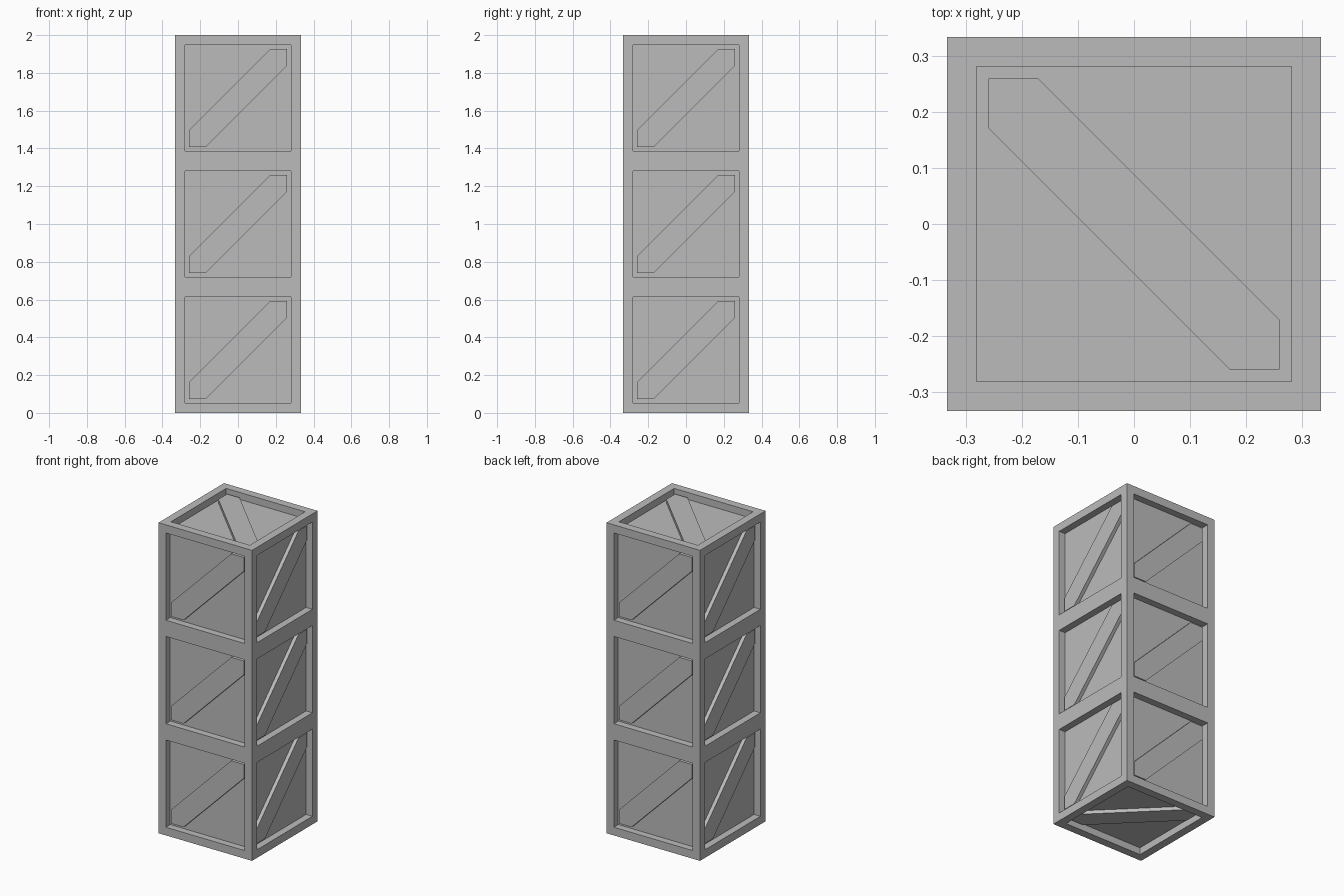
import bpy
import bmesh
from mathutils import Vector

old = bpy.data.objects.get("Cube")
if old:
    bpy.data.objects.remove(old, do_unlink=True)

SIZE = 2 / 3           # edge length of one crate
COUNT = 3              # crates in the stack
BORDER = 0.074         # width of the frame
RECESS = 0.045         # depth of the panels
BRACE = 0.023          # thickness of the braces
BAND = 0.089           # brace overlap along each panel edge
HALF = SIZE / 2 - BORDER

grey = bpy.data.materials.new("plain grey")
grey.use_nodes = True
colour = (0.5, 0.5, 0.5, 1)
grey.diffuse_color = colour
grey.node_tree.nodes["Principled BSDF"].inputs["Base Color"].default_value = colour


def make_object(name, bm):
    bmesh.ops.recalc_face_normals(bm, faces=bm.faces[:])
    mesh = bpy.data.meshes.new(name)
    bm.to_mesh(mesh)
    bm.free()
    mesh.materials.append(grey)
    obj = bpy.data.objects.new(name, mesh)
    bpy.context.collection.objects.link(obj)
    return obj


def make_brace(name, centre, normal):
    """Diagonal plank from corner to corner, with its ends cut to the frame."""
    up = Vector((0, 0, 1))
    if abs(normal.z) > 0.5:
        u, v = Vector((1, 0, 0)), Vector((0, -1, 0))
    else:
        u, v = up.cross(normal), up
    h, c = HALF, HALF - BAND
    outline = [(-h, -h), (-c, -h), (h, c), (h, h), (c, h), (-h, -c)]
    bm = bmesh.new()
    base = bm.faces.new([bm.verts.new(centre + u * a + v * b) for a, b in outline])
    solid = bmesh.ops.extrude_face_region(bm, geom=[base], use_keep_orig=True)
    moved = [e for e in solid["geom"] if isinstance(e, bmesh.types.BMVert)]
    bmesh.ops.translate(bm, verts=moved, vec=normal * BRACE)
    make_object(name, bm)


# Column divided into equal crates
bm = bmesh.new()
bmesh.ops.create_cube(bm, size=SIZE)
bmesh.ops.scale(bm, verts=bm.verts[:], vec=(1, 1, COUNT))
bmesh.ops.translate(bm, verts=bm.verts[:], vec=(0, 0, SIZE * COUNT / 2))
for level in range(1, COUNT):
    bmesh.ops.bisect_plane(bm, geom=bm.verts[:] + bm.edges[:] + bm.faces[:],
                           plane_co=(0, 0, SIZE * level), plane_no=(0, 0, 1))
bm.normal_update()

# Frames and recessed panels
panels = bm.faces[:]
bmesh.ops.inset_individual(bm, faces=panels, thickness=BORDER, depth=0)
bm.normal_update()
sunk = bmesh.ops.extrude_discrete_faces(bm, faces=panels)["faces"]
bm.normal_update()
spots = []
for face in sunk:
    normal = face.normal.copy()
    bmesh.ops.translate(bm, verts=face.verts[:], vec=normal * -RECESS)
    spots.append((face.calc_center_median(), normal))
make_object("crate_stack", bm)

# Diagonal braces
for number, (centre, normal) in enumerate(spots, 1):
    make_brace(f"diagonal_brace_{number}", centre, normal)
